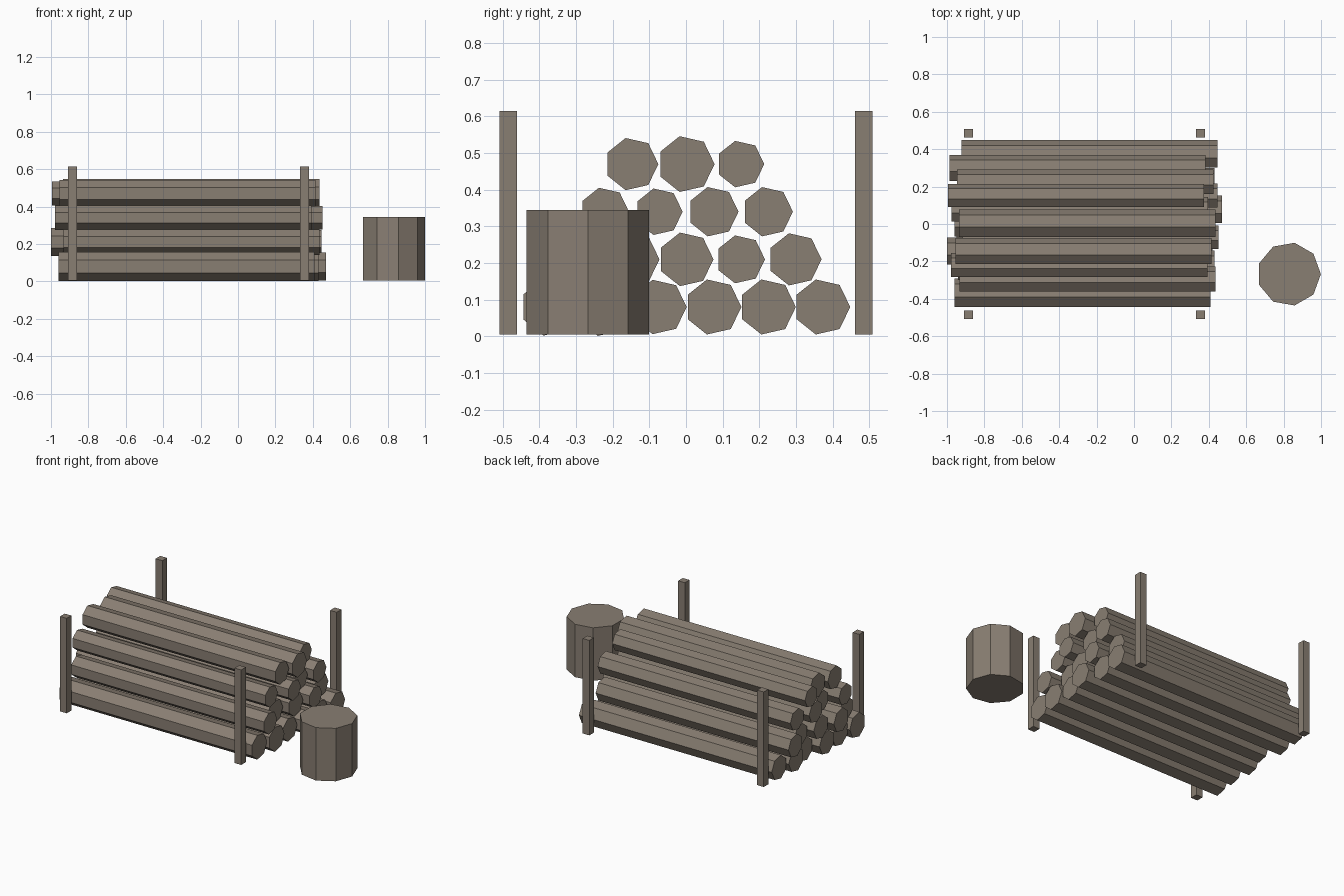
import bpy
import bmesh
from math import cos, sin, tau
from mathutils import Vector

cube = bpy.data.objects.get("Cube")
if cube:
    bpy.data.objects.remove(cube, do_unlink=True)

# One weathered wood colour for everything
wood = bpy.data.materials.new("weathered_wood")
wood.use_nodes = True
WOOD_COLOUR = (0.25, 0.21, 0.17, 1)
wood.diffuse_color = WOOD_COLOUR
wood.node_tree.nodes["Principled BSDF"].inputs["Base Color"].default_value = WOOD_COLOUR


def prism(name, outline, direction):
    """Extrude a flat outline into a closed solid."""
    bm = bmesh.new()
    face = bm.faces.new([bm.verts.new(p) for p in outline])
    grown = bmesh.ops.extrude_face_region(bm, geom=[face], use_keep_orig=True)
    verts = [g for g in grown["geom"] if isinstance(g, bmesh.types.BMVert)]
    bmesh.ops.translate(bm, verts=verts, vec=direction)
    bmesh.ops.recalc_face_normals(bm, faces=bm.faces)
    mesh = bpy.data.meshes.new(name)
    bm.to_mesh(mesh)
    bm.free()
    mesh.materials.append(wood)
    obj = bpy.data.objects.new(name, mesh)
    bpy.context.collection.objects.link(obj)
    return obj


def ring(sides, radius):
    return [(radius * cos(tau * i / sides), radius * sin(tau * i / sides)) for i in range(sides)]


# Log pile: rows from the ground up, each log is (radius, right end x), front to back
LENGTH = 1.37
PITCH = 0.1485
ROWS = [
    [(0.08, 0.41), (0.081, 0.43), (0.076, 0.42), (0.077, 0.47), (0.077, 0.43), (0.077, 0.447)],
    [(0.07, 0.437), (0.076, 0.37), (0.075, 0.41), (0.067, 0.447), (0.073, 0.383)],
    [(0.067, 0.392), (0.065, 0.453), (0.069, 0.395), (0.069, 0.424)],
    [(0.073, 0.415), (0.078, 0.435), (0.065, 0.375)],
]
for row, logs in enumerate(ROWS):
    z = 0.08 + 0.13 * row
    for i, (radius, end) in enumerate(logs):
        y = (i - (len(logs) - 1) / 2) * PITCH
        outline = [(end - LENGTH, y + a, z + b) for a, b in ring(7, radius)]
        prism(f"log_row{row + 1}_{i + 1}", outline, Vector((LENGTH, 0, 0)))

# Four upright stakes holding the pile
HALF = 0.0235
for x, side in ((-0.885, "right"), (0.355, "left")):
    for y, end in ((-0.485, "front"), (0.485, "back")):
        outline = [(x + a * HALF, y + b * HALF, 0.005)
                   for a, b in ((-1, -1), (1, -1), (1, 1), (-1, 1))]
        prism(f"stake_{end}_{side}", outline, Vector((0, 0, 0.61)))

# Chopping block beside the pile
block = [(0.829 + a, -0.268 + b, 0.005) for a, b in ring(9, 0.17)]
prism("chopping_block", block, Vector((0, 0, 0.34)))
